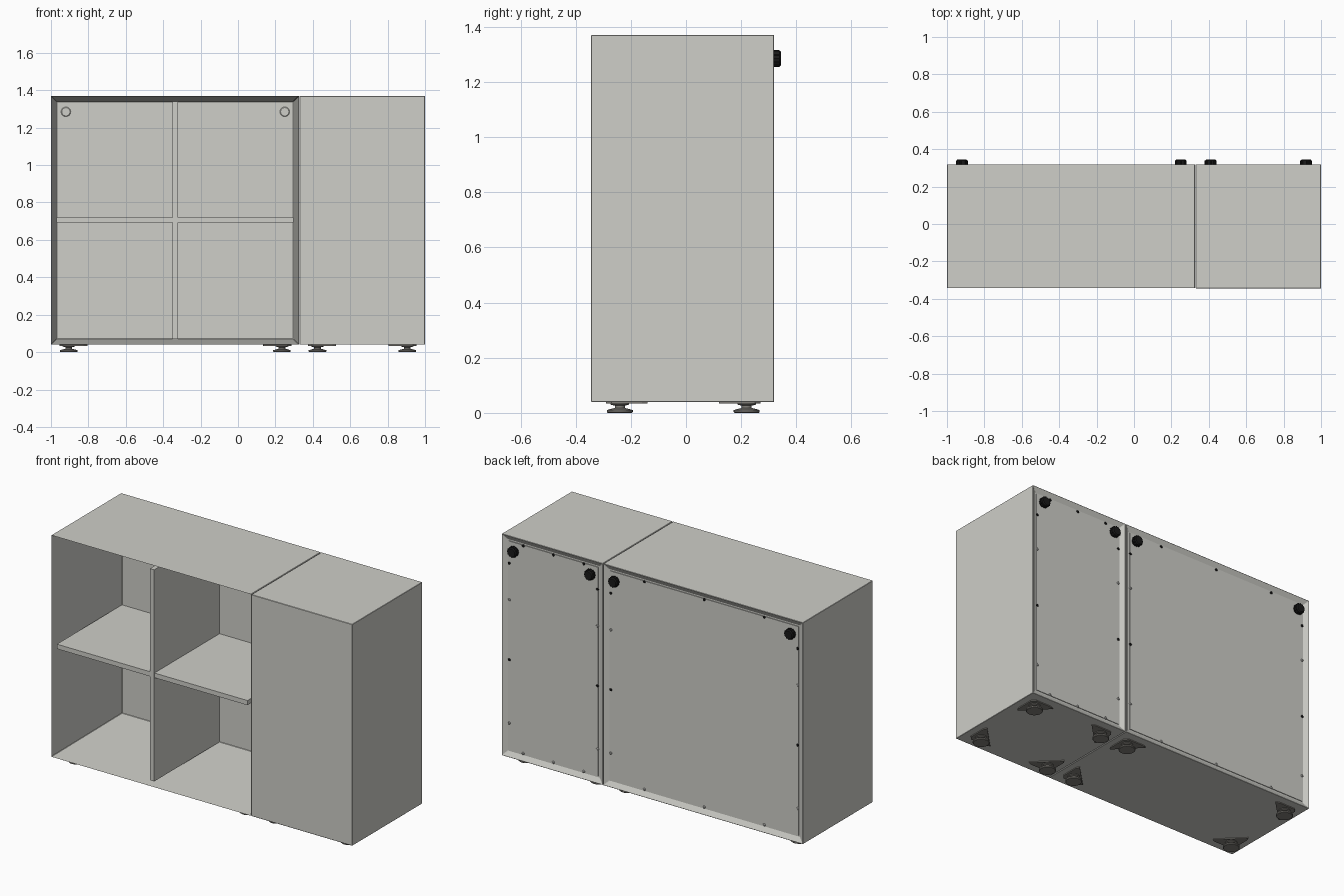
import bpy, bmesh, math
from mathutils import Matrix, Vector

cube = bpy.data.objects.get("Cube")
if cube:
    bpy.data.objects.remove(cube, do_unlink=True)


def material(name, rgb):
    m = bpy.data.materials.new(name)
    m.use_nodes = True
    m.diffuse_color = (*rgb, 1)
    m.node_tree.nodes["Principled BSDF"].inputs["Base Color"].default_value = (*rgb, 1)
    return m


PAINT = material("warm light grey paint", (0.62, 0.62, 0.58))
METAL = material("dull foot metal", (0.22, 0.21, 0.19))
BLACK = material("black plastic", (0.01, 0.01, 0.01))
STEEL = material("bright steel", (0.55, 0.55, 0.53))

FRONT, BACK, BOTTOM, TOP, WALL = -0.345, 0.32, 0.04, 1.37, 0.03
PANEL_BACK, PANEL_FRONT = 0.303, 0.285


def finish(name, bm, mat, smooth=False):
    bmesh.ops.recalc_face_normals(bm, faces=bm.faces)
    mesh = bpy.data.meshes.new(name)
    bm.to_mesh(mesh)
    bm.free()
    obj = bpy.data.objects.new(name, mesh)
    mesh.materials.append(mat)
    bpy.context.collection.objects.link(obj)
    if smooth:
        bpy.ops.object.select_all(action="DESELECT")
        obj.select_set(True)
        bpy.context.view_layer.objects.active = obj
        bpy.ops.object.shade_smooth_by_angle(angle=math.radians(35))
    return obj


def box_bm(lo, hi):
    lo, hi = Vector(lo), Vector(hi)
    bm = bmesh.new()
    size = Matrix.Diagonal((*(hi - lo), 1))
    bmesh.ops.create_cube(bm, size=1, matrix=Matrix.Translation((lo + hi) / 2) @ size)
    return bm


def box(name, lo, hi, mat):
    return finish(name, box_bm(lo, hi), mat)


def lathe(name, profile, place, mat, sides=24):
    """Turn (radius, height) pairs into a capped solid."""
    bm = bmesh.new()
    rings = []
    for r, h in profile:
        angles = [2 * math.pi * i / sides for i in range(sides)]
        rings.append([bm.verts.new((r * math.cos(a), r * math.sin(a), h)) for a in angles])
    for a, b in zip(rings, rings[1:]):
        for i in range(sides):
            j = (i + 1) % sides
            bm.faces.new((a[i], a[j], b[j], b[i]))
    bm.faces.new(rings[0])
    bm.faces.new(rings[-1])
    bm.transform(place)
    return finish(name, bm, mat, smooth=True)


def carcass(name, x0, x1, open_front):
    """Cabinet shell with a recessed back and optionally an open front."""
    bm = box_bm((x0, FRONT, BOTTOM), (x1, BACK, TOP))

    def recess(side, y):
        bm.normal_update()
        face = next(f for f in bm.faces if f.normal.y * side > 0.9)
        bmesh.ops.inset_region(bm, faces=[face], thickness=WALL, use_even_offset=True)
        for v in list(face.verts):
            v.co.y = y

    recess(1, PANEL_BACK)
    if open_front:
        recess(-1, PANEL_FRONT)
    obj = finish(name, bm, PAINT)
    bevel = obj.modifiers.new("soft edges", "BEVEL")
    bevel.width = 0.002
    bevel.segments = 1
    return obj


# Two cabinets side by side
shelf_x = (-1.0, 0.326)
closed_x = (0.33, 1.0)
carcass("shelf_cabinet", *shelf_x, True)
carcass("closed_cabinet", *closed_x, False)

# Cross-shaped dividers in the open cabinet
box("vertical_divider", (-0.35, -0.335, BOTTOM + WALL), (-0.322, PANEL_FRONT, TOP - WALL), PAINT)
for name, a, b in (("left_shelf", -0.97, -0.35), ("right_shelf", -0.322, 0.296)):
    box(name, (a, -0.333, 0.692), (b, PANEL_FRONT, 0.72), PAINT)


# Levelling feet with triangular corner plates
foot_profile = [(0.044, 0), (0.047, 0.003), (0.047, 0.01), (0.034, 0.014),
                (0.018, 0.018), (0.018, 0.026), (0.034, 0.03), (0.034, 0.036)]


def corner_plate(name, x, y, sx, sy):
    """Triangle whose square corner points at the cabinet corner."""
    cut, leg = 0.02, 0.15
    outline = [(cut, 0), (leg - cut, 0), (leg, cut / 2), (cut / 2, leg), (0, leg - cut), (0, cut)]
    bm = bmesh.new()
    face = bm.faces.new([bm.verts.new((x + sx * (u - 0.05), y + sy * (v - 0.05), 0.034))
                         for u, v in outline])
    top = bmesh.ops.extrude_face_region(bm, geom=[face])["geom"]
    for v in top:
        if isinstance(v, bmesh.types.BMVert):
            v.co.z = BOTTOM + 0.001
    finish(name, bm, METAL)


for cabinet, left, right in (("shelf", -0.905, 0.235), ("closed", 0.425, 0.905)):
    for side, x, sx in (("right", left, 1), ("left", right, -1)):
        for depth, y, sy in (("front", -0.24, 1), ("back", 0.22, -1)):
            tag = f"{cabinet}_{depth}_{side}"
            lathe(tag + "_foot", foot_profile, Matrix.Translation((x, y, 0)), METAL)
            corner_plate(tag + "_foot_plate", x, y, sx, sy)

# Ribbed black knobs at the upper back corners
to_back = Matrix.Rotation(-math.pi / 2, 4, "X")
knob_profile = [(0.022, 0), (0.022, 0.012), (0.029, 0.014), (0.029, 0.036), (0.024, 0.042)]
knob_z = 1.285
for i, x in enumerate((-0.92, 0.25, 0.41, 0.92)):
    place = Matrix.Translation((x, PANEL_BACK, knob_z)) @ to_back
    lathe(f"back_knob_{i + 1}", knob_profile, place, BLACK)
    for k in range(12):
        a = math.tau * k / 12
        rib = lathe(f"back_knob_{i + 1}_rib_{k + 1}", [(0.004, 0.014), (0.004, 0.036)],
                    place @ Matrix.Translation((0.028 * math.cos(a), 0.028 * math.sin(a), 0)),
                    BLACK, sides=6)

# Round fixing caps inside the open compartments
for name, x in (("right", -0.92), ("left", 0.25)):
    place = Matrix.Translation((x, PANEL_FRONT + 0.001, knob_z)) @ to_back.inverted()
    lathe(name + "_inner_cap", [(0.026, 0), (0.026, 0.006), (0.022, 0.009)], place, PAINT)

# Thin back panels framed by a narrow shadow gap, with small screws along the edges
screw = [(0.008, 0), (0.008, 0.004), (0.005, 0.007)]
for name, (x0, x1) in (("shelf", shelf_x), ("closed", closed_x)):
    gap = WALL + 0.008
    box(name + "_back_panel", (x0 + gap, PANEL_BACK - 0.005, BOTTOM + gap),
        (x1 - gap, PANEL_BACK + 0.004, TOP - gap), PAINT)
    edge = gap + 0.004
    spots = [(x, z) for x in (x0 + edge, x1 - edge) for z in (0.24, 0.62, 0.98, 1.2)]
    spots += [(x0 + (x1 - x0) * t, z) for t in (0.2, 0.5, 0.8)
              for z in (BOTTOM + edge, TOP - edge)]
    for i, (x, z) in enumerate(spots):
        place = Matrix.Translation((x, PANEL_BACK + 0.003, z)) @ to_back
        lathe(f"{name}_screw_{i + 1}", screw, place, BLACK if i % 2 else STEEL, sides=10)
